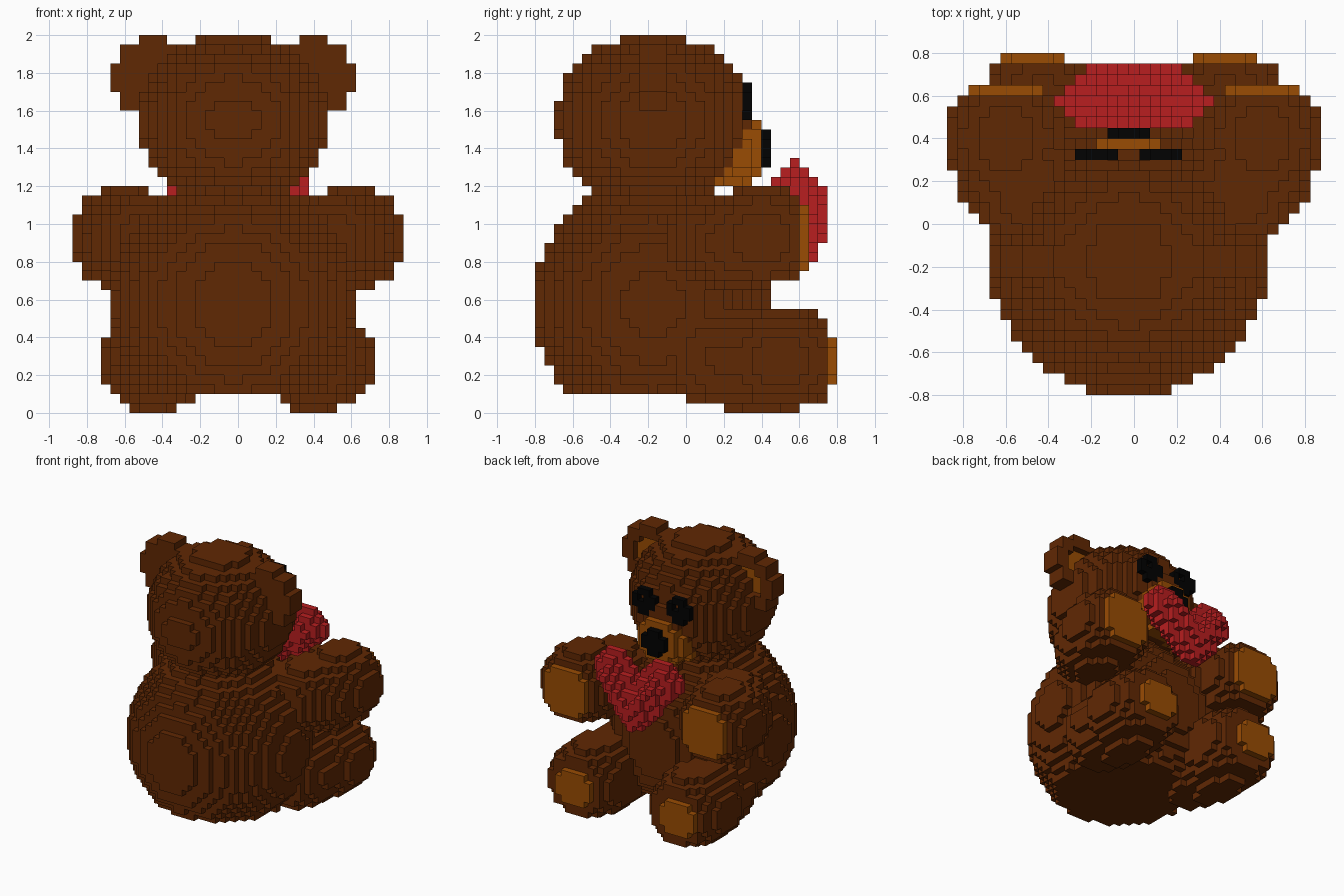
import bpy, bmesh, math

if "Cube" in bpy.data.objects:
    bpy.data.objects.remove(bpy.data.objects["Cube"])

V = 0.05                      # voxel size
NX, NY, NZ = 17, 32, 40       # x runs -NX..NX, y and z run 0..N
CX = -0.025                   # midline of head and body


def material(name, rgb):
    m = bpy.data.materials.new(name)
    m.diffuse_color = (*rgb, 1)
    m.use_nodes = True
    m.node_tree.nodes["Principled BSDF"].inputs["Base Color"].default_value = m.diffuse_color
    return m


BROWN = material("brown fur", (0.118, 0.021, 0.001))
TAN = material("tan pad", (0.32, 0.072, 0.001))
RED = material("red heart", (0.48, 0.013, 0.014))
BLACK = material("black", (0.0005, 0.0005, 0.0005))


def centre(c):
    return (c[0] * V, (c[1] + 0.5) * V - 0.8, (c[2] + 0.5) * V)


def ball(c, r, ymax=9, zmin=-9):
    """Ellipsoid, optionally cut flat in front or below."""
    def test(x, y, z):
        return (y < ymax and z > zmin and
                ((x - c[0]) / r[0]) ** 2 + ((y - c[1]) / r[1]) ** 2
                + ((z - c[2]) / r[2]) ** 2 <= 1)
    return test


def disc(c, rx, rz, y0, y1):
    """Elliptical plate facing +y."""
    def test(x, y, z):
        return y0 < y < y1 and ((x - c[0]) / rx) ** 2 + ((z - c[1]) / rz) ** 2 <= 1
    return test


def either(*tests):
    return lambda x, y, z: any(t(x, y, z) for t in tests)


def minus(a, b):
    return lambda x, y, z: a(x, y, z) and not b(x, y, z)


def heart(x, y, z):
    """Bevelled heart: the outline shrinks away from its middle layer."""
    a = abs(x)
    d = abs(y - 0.575 - 0.18 * max(0, 1.2 - z))
    return (y < 0.75 and d < 0.18
            and a + d < 0.395                        # sides
            and z + d < 1.345                        # lobe tops
            and a + z + 1.4 * d < 1.61               # lobe corners
            and z < 1.19 + a - 1.4 * d               # notch
            and z > 0.745 + 1.05 * a + 1.45 * d)     # point


# Later parts take over the cells of earlier ones
parts = [
    ("body", BROWN, ball((CX, -0.175, 0.575), (0.65, 0.635, 0.66), zmin=0.1)),
    ("head", BROWN, ball((CX, -0.175, 1.55), (0.505, 0.52, 0.46))),
]
for side, s in (("left", -1), ("right", 1)):
    # Arm with elbow and shoulder, and flat paw pad
    ax = s * 0.6
    parts.append((side + "_arm", BROWN, either(
        ball((ax, 0.4, 0.925), (0.29, 0.32, 0.28), ymax=0.6, zmin=0.7),
        ball((s * 0.57, 0.27, 0.9), (0.27, 0.29, 0.27)),
        ball((s * 0.5, 0.17, 0.92), (0.27, 0.29, 0.25)))))
    parts.append((side + "_paw_pad", TAN, disc((ax, 0.925), 0.195, 0.195, 0.6, 0.65)))
    # Leg from foot, heel and thigh, and flat foot pad
    parts.append((side + "_leg", BROWN, either(
        ball((s * 0.44, 0.5, 0.275), (0.285, 0.355, 0.292), ymax=0.75, zmin=0.05),
        ball((CX + s * 0.425, 0.4, 0.275), (0.24, 0.4, 0.29), ymax=0.75),
        ball((s * 0.41, 0.19, 0.285), (0.25, 0.3, 0.28), zmin=0.05))))
    parts.append((side + "_foot_pad", TAN, disc((CX + s * 0.45, 0.275), 0.165, 0.15, 0.75, 0.8)))
    # Ear with recessed tan centre
    ear = (CX + s * 0.44, 1.775)
    hollow = disc(ear, 0.13, 0.13, -0.2, -0.1)
    parts.append((side + "_ear", BROWN, minus(disc(ear, 0.205, 0.215, -0.25, -0.1), hollow)))
    parts.append((side + "_inner_ear", TAN, disc(ear, 0.13, 0.13, -0.2, -0.15)))
    # Eye with a one-cell glint hole, on a brown socket
    ex = CX + s * 0.15
    glint = disc((ex + 0.025, 1.675), 0.02, 0.02, 0.3, 0.35)
    parts.append((side + "_eye_socket", BROWN, disc((ex, 1.65), 0.09, 0.09, 0.2, 0.3)))
    parts.append((side + "_eye", BLACK, minus(disc((ex, 1.65), 0.09, 0.09, 0.3, 0.35), glint)))

parts += [
    ("muzzle", TAN, ball((CX, 0.18, 1.39), (0.225, 0.3, 0.2), ymax=0.4)),
    ("nose", BLACK, disc((CX, 1.4), 0.09, 0.09, 0.4, 0.45)),
    ("heart", RED, heart),
]

# Parts that only fill cells still empty
UNDER = {"left_inner_ear", "right_inner_ear", "left_ear", "right_ear",
         "left_eye_socket", "right_eye_socket", "muzzle", "heart"}

# Assign every cell to one part
owner = {}
for name, mat, test in parts:
    for i in range(-NX, NX + 1):
        for j in range(NY):
            for k in range(NZ):
                if test(*centre((i, j, k))):
                    if name in UNDER and (i, j, k) in owner:
                        continue
                    owner[(i, j, k)] = name

# Face directions with corner offsets, wound outward
FACES = []
for axis in range(3):
    u, w = (axis + 1) % 3, (axis + 2) % 3
    for sign in (-1, 1):
        corners = []
        for a, b in ((-1, -1), (1, -1), (1, 1), (-1, 1))[::sign]:
            o = [0, 0, 0]
            o[axis], o[u], o[w] = sign, a, b
            corners.append(tuple(o))
        n = [0, 0, 0]
        n[axis] = sign
        FACES.append((tuple(n), corners))

# Build only the exposed skin of each part
for name, mat, test in parts:
    bm = bmesh.new()
    verts = {}
    for cell, who in owner.items():
        if who != name:
            continue
        p = centre(cell)
        for n, corners in FACES:
            if tuple(cell[a] + n[a] for a in range(3)) in owner:
                continue
            quad = []
            for o in corners:
                key = tuple(2 * cell[a] + o[a] for a in range(3))
                if key not in verts:
                    verts[key] = bm.verts.new([p[a] + o[a] * V / 2 for a in range(3)])
                quad.append(verts[key])
            bm.faces.new(quad)
    if bm.faces:
        me = bpy.data.meshes.new(name)
        bm.to_mesh(me)
        me.materials.append(mat)
        bpy.context.collection.objects.link(bpy.data.objects.new(name, me))
    bm.free()
